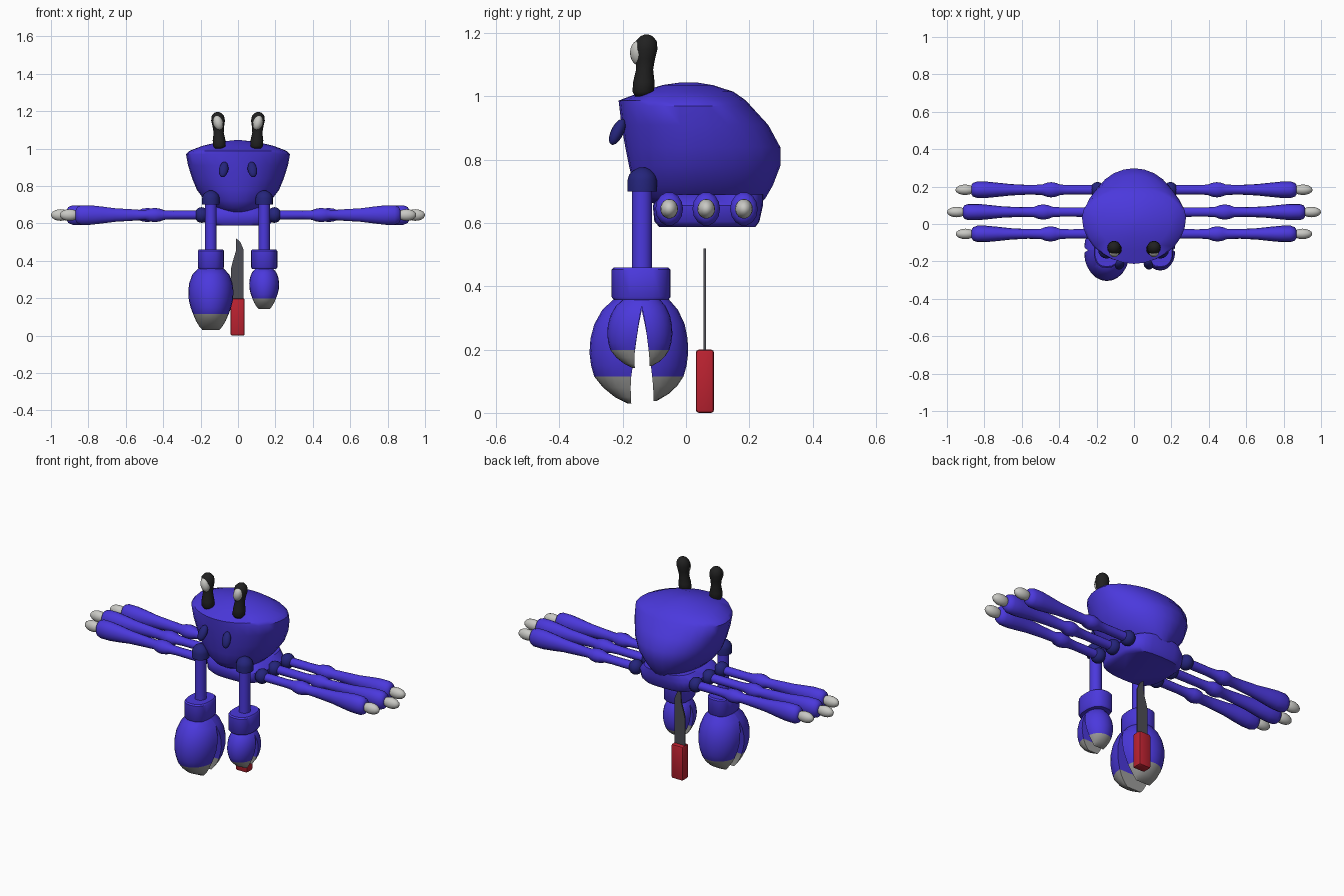
import bpy, bmesh, math
from mathutils import Vector, Matrix

if "Cube" in bpy.data.objects:
    bpy.data.objects.remove(bpy.data.objects["Cube"])


def material(name, rgb):
    m = bpy.data.materials.new(name)
    m.diffuse_color = (*rgb, 1)
    m.use_nodes = True
    m.node_tree.nodes["Principled BSDF"].inputs["Base Color"].default_value = m.diffuse_color
    return m


BLUE = material("violet blue", (0.070, 0.040, 0.72))
NAVY = material("dark navy", (0.018, 0.018, 0.20))
BLACK = material("black", (0.015, 0.015, 0.015))
PALE = material("pale grey", (0.58, 0.58, 0.55))
GREY = material("claw grey", (0.34, 0.34, 0.33))
RED = material("red", (0.50, 0.016, 0.030))
STEEL = material("dark steel", (0.075, 0.075, 0.09))


def finish(name, bm, mats, rule=None, angle=40):
    bmesh.ops.recalc_face_normals(bm, faces=bm.faces)
    if rule:
        for f in bm.faces:
            f.material_index = rule(f.calc_center_median())
    me = bpy.data.meshes.new(name)
    bm.to_mesh(me)
    bm.free()
    for m in mats:
        me.materials.append(m)
    me.shade_smooth()
    me.set_sharp_from_angle(angle=math.radians(angle))
    ob = bpy.data.objects.new(name, me)
    bpy.context.collection.objects.link(ob)
    return ob


def loft(name, rings, mats, rule=None, angle=40):
    """Skin a list of equal-length point rings and cap both ends."""
    bm = bmesh.new()
    rows = [[bm.verts.new(p) for p in r] for r in rings]
    n = len(rows[0])
    for a, b in zip(rows, rows[1:]):
        for i in range(n):
            j = (i + 1) % n
            bm.faces.new((a[i], a[j], b[j], b[i]))
    bm.faces.new(rows[0])
    bm.faces.new(rows[-1])
    return finish(name, bm, mats, rule, angle)


def spow(v, p):
    return math.copysign(abs(v) ** p, v)


def ring(z, front, back, rx, cx=0.0, cy=None, n=28, p=1.0):
    """Horizontal oval with its own front and back reach."""
    cy = (front + back) / 2 if cy is None else cy
    pts = []
    for i in range(n):
        a = 2 * math.pi * i / n
        s, c = spow(math.sin(a), p), spow(math.cos(a), p)
        pts.append((cx + rx * c, cy + (s * (back - cy) if s > 0 else s * (cy - front)), z))
    return pts


def ellipsoid(name, centre, radii, mat, rot=(0, 0, 0)):
    bm = bmesh.new()
    bmesh.ops.create_uvsphere(bm, u_segments=16, v_segments=10, radius=1)
    m = Matrix.Translation(centre)
    for ax, a in zip("XYZ", rot):
        m = m @ Matrix.Rotation(a, 4, ax)
    bmesh.ops.transform(bm, matrix=m @ Matrix.Diagonal((*radii, 1)), verts=bm.verts)
    return finish(name, bm, [mat])


# Domed shell, with a crisp rim at the front
shell = [(1.045, -.012, .03, .02), (1.036, -.075, .085, .10), (1.015, -.14, .15, .19),
         (.987, -.213, .19, .262), (.97, -.211, .205, .278), (.91, -.204, .26, .267),
         (.84, -.192, .298, .245), (.78, -.18, .298, .22), (.72, -.165, .275, .175),
         (.68, -.135, .252, .13), (.66, -.10, .235, .10)]
loft("shell", [ring(z, f, b, rx, cy=.035 if z < 1 else None) for z, f, b, rx in shell], [BLUE], angle=42)

# Underside block carrying the legs
belly = [(.69, -.085, .245, .15), (.655, -.105, .243, .185), (.605, -.10, .232, .18), (.588, -.085, .22, .16)]
loft("belly", [ring(z, f, b, rx, p=.6) for z, f, b, rx in belly], [BLUE], angle=45)


# Walking legs: knobbly tubes with a knee and a pale toe
def leg(name, side, y, end, knee):
    prof = [(.17, .026), (.25, .027), (knee - .10, .026), (knee - .05, .029), (knee - .025, .039),
            (knee, .043), (knee + .025, .039), (knee + .05, .029), (knee + .12, .027),
            (end - .21, .032), (end - .14, .040), (end - .08, .046), (end - .03, .046),
            (end - .008, .038), (end, .024)]
    rings = [[(side * x, y + .95 * r * math.cos(a), .645 + (1.16 if x > knee + .1 else .9) * r * math.sin(a))
              for a in (2 * math.pi * i / 14 for i in range(14))] for x, r in prof]
    loft(name, rings, [BLUE], angle=60)
    ellipsoid(name + "_toe", (side * (end + .033), y, .645), (.052, .028, .031), PALE)
    ellipsoid(name + "_joint", (side * .195, y, .645), (.038, .042, .042), NAVY)


for side, tag in ((-1, "left"), (1, "right")):
    leg(tag + "_front_leg", side, -.053, .868, .447)
    leg(tag + "_middle_leg", side, .064, .915, .485)
    leg(tag + "_rear_leg", side, .183, .870, .443)

# Claw half outline: z, outer y, inner y (relative to claw axis), half width
FRONT = [(.36, -.088, 0, .068), (.325, -.125, 0, .10), (.28, -.150, -.009, .116), (.235, -.162, -.016, .121),
         (.19, -.165, -.022, .118), (.15, -.160, -.028, .108), (.115, -.150, -.033, .095),
         (.08, -.122, -.035, .08), (.05, -.085, -.034, .062), (.03, -.045, -.033, .045)]
BACK = [(.36, .085, 0, .068), (.325, .115, 0, .10), (.28, .136, .010, .116), (.235, .145, .018, .121),
        (.19, .147, .024, .118), (.15, .142, .029, .108), (.115, .132, .033, .095),
        (.085, .112, .036, .08), (.06, .085, .037, .062), (.038, .048, .037, .045)]


def pincer(name, cx, scale, prof):
    rings = []
    for z, out, inn, w in prof:
        rings.append([(cx + scale * w * math.cos(a),
                       -.14 + scale * (inn + (out - inn) * math.sin(a)),
                       .36 + scale * (z - .36)) for a in (math.pi * i / 12 for i in range(13))])
    cut = .36 + scale * (.115 - .36)
    loft(name, rings, [BLUE, GREY], lambda c: int(c.z < cut), angle=45)


# Claw arms: big claw on the left, small one on the right
for tag, cx, scale in (("left", -.145, 1.0), ("right", .14, .66)):
    dome = [(.70, .047), (.735, .047), (.752, .042), (.767, .028), (.776, .010)]
    loft(tag + "_shoulder", [ring(z, -.138 - r, -.138 + r, r, cx, n=16) for z, r in dome], [NAVY])
    loft(tag + "_arm", [ring(z, -.171, -.107, .031, cx, n=16) for z in (.71, .45)], [BLUE])
    cuff = [(.46, .92), (.453, 1), (.366, 1), (.357, .92)]
    loft(tag + "_cuff", [ring(z, -.142 - .093 * k, -.142 + .093 * k, .07 * k, cx, n=20, p=.8)
                         for z, k in cuff], [BLUE])
    pincer(tag + "_front_pincer", cx, scale, FRONT)
    pincer(tag + "_rear_pincer", cx, scale, BACK)

# Eye stalks with pale eye fronts, and cheek bumps on the face
for side, tag in ((-1, "left"), (1, "right")):
    stalk = [(1.00, .024), (1.015, .034), (1.045, .034), (1.085, .027), (1.12, .031), (1.15, .037),
             (1.175, .033), (1.19, .020), (1.196, .006)]
    rings = []
    for z, r in stalk:
        y = -.13 + (z - 1.1) * .06
        x = side * (.10 + (z - 1.02) * .05)
        rings.append(ring(z, y - r, y + r, r, x, n=16))
    loft(tag + "_eye_stalk", rings, [BLACK], angle=60)
    ellipsoid(tag + "_eye", (side * .106, -.150, 1.138), (.026, .027, .040), PALE, (0, side * .25, 0))
    ellipsoid(tag + "_cheek", (side * .077, -.217, .888), (.025, .020, .045), NAVY, (-.45, -side * .15, 0))

# Knife: rounded red handle and thin blade with a slanted tip
bm = bmesh.new()
bmesh.ops.create_cube(bm, size=1)
bmesh.ops.transform(bm, matrix=Matrix.Translation((-.002, .06, .1)) @ Matrix.Diagonal((.076, .058, .2, 1)),
                    verts=bm.verts)
bmesh.ops.bevel(bm, geom=bm.edges[:], offset=.01, segments=2, profile=.5, affect='EDGES')
finish("knife_handle", bm, [RED])
outline = [(-.037, .19), (.03, .19), (.03, .46), (.012, .502), (-.01, .52), (-.012, .45), (-.03, .39), (-.037, .36)]
loft("knife_blade", [[(x, y, z) for x, z in outline] for y in (.056, .064)], [STEEL], angle=30)
